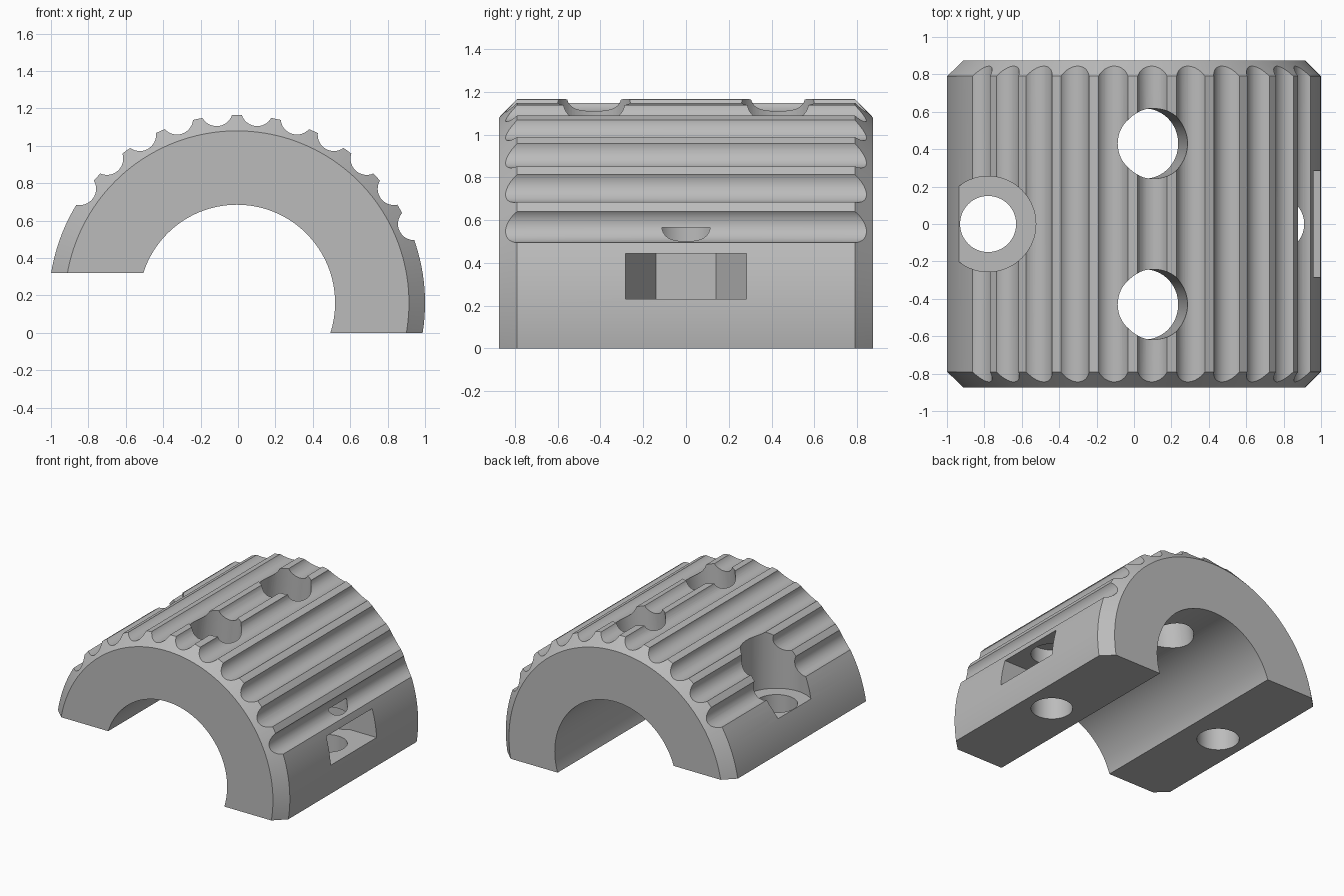
import bpy, bmesh
from math import sin, cos, pi, radians
from mathutils import Matrix, Vector

cube = bpy.data.objects.get("Cube")
if cube:
    bpy.data.objects.remove(cube, do_unlink=True)

CENTRE = Vector((-0.006, 0, 0.16))   # axis of the half ring
R_OUT, R_IN, R_END = 1.006, 0.525, 0.92
Y_END, Y_EDGE = 0.875, 0.79

grey = bpy.data.materials.new("light_grey")
grey.use_nodes = True
colour = (0.5, 0.5, 0.5, 1)
grey.diffuse_color = colour
grey.node_tree.nodes["Principled BSDF"].inputs["Base Color"].default_value = colour


def add_object(name, bm):
    bmesh.ops.recalc_face_normals(bm, faces=bm.faces)
    mesh = bpy.data.meshes.new(name)
    bm.to_mesh(mesh)
    bm.free()
    mesh.materials.append(grey)
    obj = bpy.data.objects.new(name, mesh)
    bpy.context.collection.objects.link(obj)
    return obj


def add_cylinder(bm, radius, depth, matrix, sides=64):
    bmesh.ops.create_cone(bm, cap_ends=True, segments=sides, radius1=radius,
                          radius2=radius, depth=depth, matrix=matrix)


def cut(target, name, bm):
    cutter = add_object(name, bm)
    cutter.hide_render = True
    mod = target.modifiers.new(name, "BOOLEAN")
    mod.operation, mod.solver, mod.object = "DIFFERENCE", "EXACT", cutter
    bpy.context.view_layer.objects.active = target
    bpy.ops.object.modifier_apply(modifier=mod.name)
    bpy.data.objects.remove(cutter, do_unlink=True)


# Ring with chamfered ends
section = [(R_IN, -Y_END), (R_END, -Y_END), (R_OUT, -Y_EDGE),
           (R_OUT, Y_EDGE), (R_END, Y_END), (R_IN, Y_END)]
bm = bmesh.new()
steps = 160
loops = []
for i in range(steps):
    a = 2 * pi * i / steps
    loops.append([bm.verts.new(CENTRE + Vector((r * sin(a), y, r * cos(a))))
                  for r, y in section])
for i in range(steps):
    p, q = loops[i - 1], loops[i]
    for j in range(len(section)):
        bm.faces.new((p[j - 1], p[j], q[j], q[j - 1]))
body = add_object("ribbed_half_clamp", bm)

# Stepped mating faces: left pad at z = 0, right pad higher
for side, top in ((1, 0.0), (-1, 0.32)):
    bm = bmesh.new()
    bmesh.ops.create_cube(bm, size=2, matrix=Matrix.Translation((side, 0, top - 1.5))
                          @ Matrix.Diagonal((1.05, 1.5, 1.5, 1)))
    cut(body, "pad_cutter", bm)

# Grip grooves
bm = bmesh.new()
for k in range(-5, 6):
    a = radians(6 + 12 * k)
    pos = CENTRE + 1.038 * Vector((sin(a), 0, cos(a)))
    add_cylinder(bm, 0.087, 2.4, Matrix.Translation(pos) @ Matrix.Rotation(pi / 2, 4, "X"), 40)
cut(body, "groove_cutter", bm)

# Two radial holes through the crown
bm = bmesh.new()
a = radians(6.5)
for y in (-0.43, 0.43):
    pos = CENTRE + Vector((0.8 * sin(a), y, 0.8 * cos(a)))
    add_cylinder(bm, 0.188, 1.0, Matrix.Translation(pos) @ Matrix.Rotation(a, 4, "Y"))
cut(body, "crown_hole_cutter", bm)

# Bolt hole with counterbore, and the blind bolt hole opposite
for x, radius, low, high in ((-0.78, 0.255, 0.545, 1.5),
                             (-0.78, 0.15, 0.1, 0.7),
                             (0.762, 0.148, -0.2, 0.565)):
    bm = bmesh.new()
    add_cylinder(bm, radius, high - low, Matrix.Translation((x, 0, (low + high) / 2)))
    cut(body, "bolt_hole_cutter", bm)

# Nut slot: half hexagon opening to the outside
bm = bmesh.new()
r, x = 0.283, 0.765
back = x - r * cos(pi / 6)
outline = [(1.3, -r), (1.3, r), (x, r), (back, r / 2), (back, -r / 2), (x, -r)]
face = bm.faces.new([bm.verts.new((px, py, 0.23)) for px, py in outline])
up = bmesh.ops.extrude_face_region(bm, geom=[face])["geom"]
bmesh.ops.translate(bm, vec=(0, 0, 0.215),
                    verts=[v for v in up if isinstance(v, bmesh.types.BMVert)])
cut(body, "nut_slot_cutter", bm)

bpy.ops.object.select_all(action="DESELECT")
body.select_set(True)
bpy.context.view_layer.objects.active = body
bpy.ops.object.shade_smooth_by_angle(angle=radians(25))
